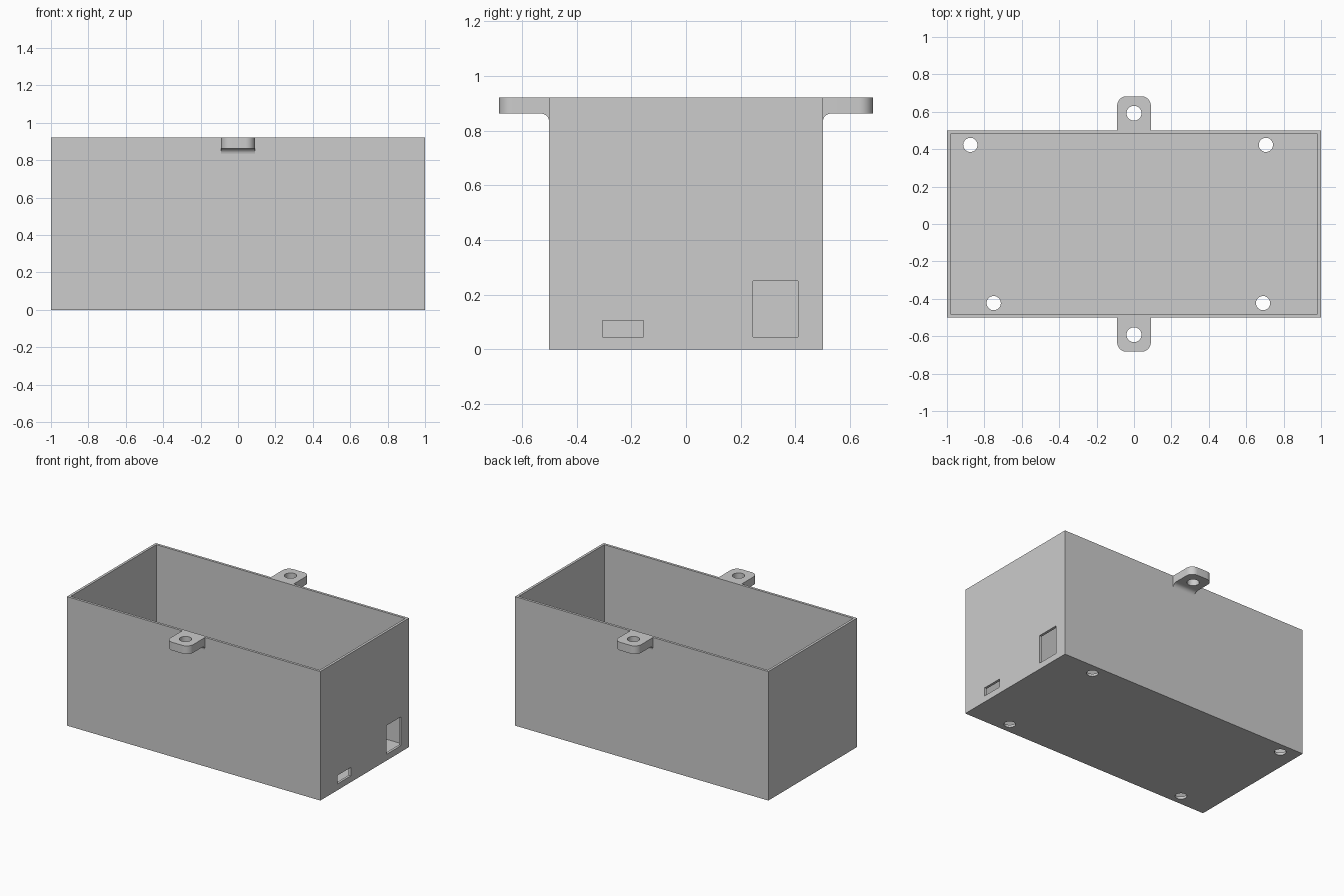
import bpy, bmesh, math
from mathutils import Vector

cube = bpy.data.objects.get("Cube")
if cube:
    bpy.data.objects.remove(cube, do_unlink=True)

HX, HY, H, WALL = 1.0, 0.5, 0.92, 0.018
TAB_BOTTOM = 0.862

grey = bpy.data.materials.new("light grey plastic")
grey.use_nodes = True
GREY = (0.604, 0.604, 0.604, 1)
grey.diffuse_color = GREY
grey.node_tree.nodes["Principled BSDF"].inputs["Base Color"].default_value = GREY


def prism(name, outline, direction):
    """Extrude a flat outline along a direction into a closed solid."""
    bm = bmesh.new()
    face = bm.faces.new([bm.verts.new(p) for p in outline])
    new = bmesh.ops.extrude_face_region(bm, geom=[face])["geom"]
    verts = [g for g in new if isinstance(g, bmesh.types.BMVert)]
    bmesh.ops.translate(bm, verts=verts, vec=Vector(direction))
    bmesh.ops.recalc_face_normals(bm, faces=bm.faces[:])
    mesh = bpy.data.meshes.new(name)
    bm.to_mesh(mesh)
    bm.free()
    mesh.materials.append(grey)
    obj = bpy.data.objects.new(name, mesh)
    bpy.context.collection.objects.link(obj)
    return obj


def block(name, x0, x1, y0, y1, z0, z1):
    return prism(name, [(x0, y0, z0), (x1, y0, z0), (x1, y1, z0), (x0, y1, z0)],
                 (0, 0, z1 - z0))


def arc(cx, cy, r, start, end, steps):
    angles = [math.radians(start + (end - start) * i / steps) for i in range(steps + 1)]
    return [(cx + r * math.cos(a), cy + r * math.sin(a)) for a in angles]


def drill(name, x, y, r, z0, z1):
    ring = arc(x, y, r, 0, 360, 32)[:-1]
    return prism(name, [(px, py, z0) for px, py in ring], (0, 0, z1 - z0))


def cut(target, cutters):
    """Subtract every cutter, then discard it."""
    bpy.context.view_layer.objects.active = target
    for cutter in cutters:
        mod = target.modifiers.new("cut", 'BOOLEAN')
        mod.operation, mod.solver, mod.object = 'DIFFERENCE', 'EXACT', cutter
        bpy.ops.object.modifier_apply(modifier=mod.name)
        bpy.data.objects.remove(cutter, do_unlink=True)


def smooth(obj):
    bpy.ops.object.select_all(action='DESELECT')
    obj.select_set(True)
    bpy.context.view_layer.objects.active = obj
    bpy.ops.object.shade_smooth_by_angle(angle=math.radians(30))


# Open-topped box with two port openings on its left and four floor holes
box = block("open_box", -HX, HX, -HY, HY, 0, H)
cutters = [
    block("cavity", -HX + WALL, HX - WALL, -HY + WALL, HY - WALL, WALL, H + 0.1),
    block("tall_port", 0.95, 1.05, 0.245, 0.41, 0.045, 0.25),
    block("small_port", 0.95, 1.05, -0.305, -0.155, 0.045, 0.105),
]
for x, y in [(-0.875, 0.423), (0.705, 0.423), (-0.75, -0.423), (0.69, -0.423)]:
    cutters.append(drill("floor_hole", x, y, 0.038, -0.05, 0.1))
cut(box, cutters)
smooth(box)

# Screw tabs with rounded corners and a fillet underneath, front and back
W, END, R, F = 0.09, 0.683, 0.05, 0.03
for side, label in ((-1, "front"), (1, "back")):
    outline = ([(-W, HY), (W, HY)] + arc(W - R, END - R, R, 0, 90, 10)
               + arc(R - W, END - R, R, 90, 180, 10))
    tab = prism(label + "_screw_tab", [(x, side * y, TAB_BOTTOM) for x, y in outline],
                (0, 0, H - TAB_BOTTOM))
    cut(tab, [drill("screw_hole", 0, side * 0.592, 0.04, 0.8, 1.0)])
    smooth(tab)

    curve = [(HY, TAB_BOTTOM)] + arc(HY + F, TAB_BOTTOM - F, F, 180, 90, 8)
    fillet = prism(label + "_tab_fillet", [(-W, side * y, z) for y, z in curve],
                   (2 * W, 0, 0))
    smooth(fillet)
